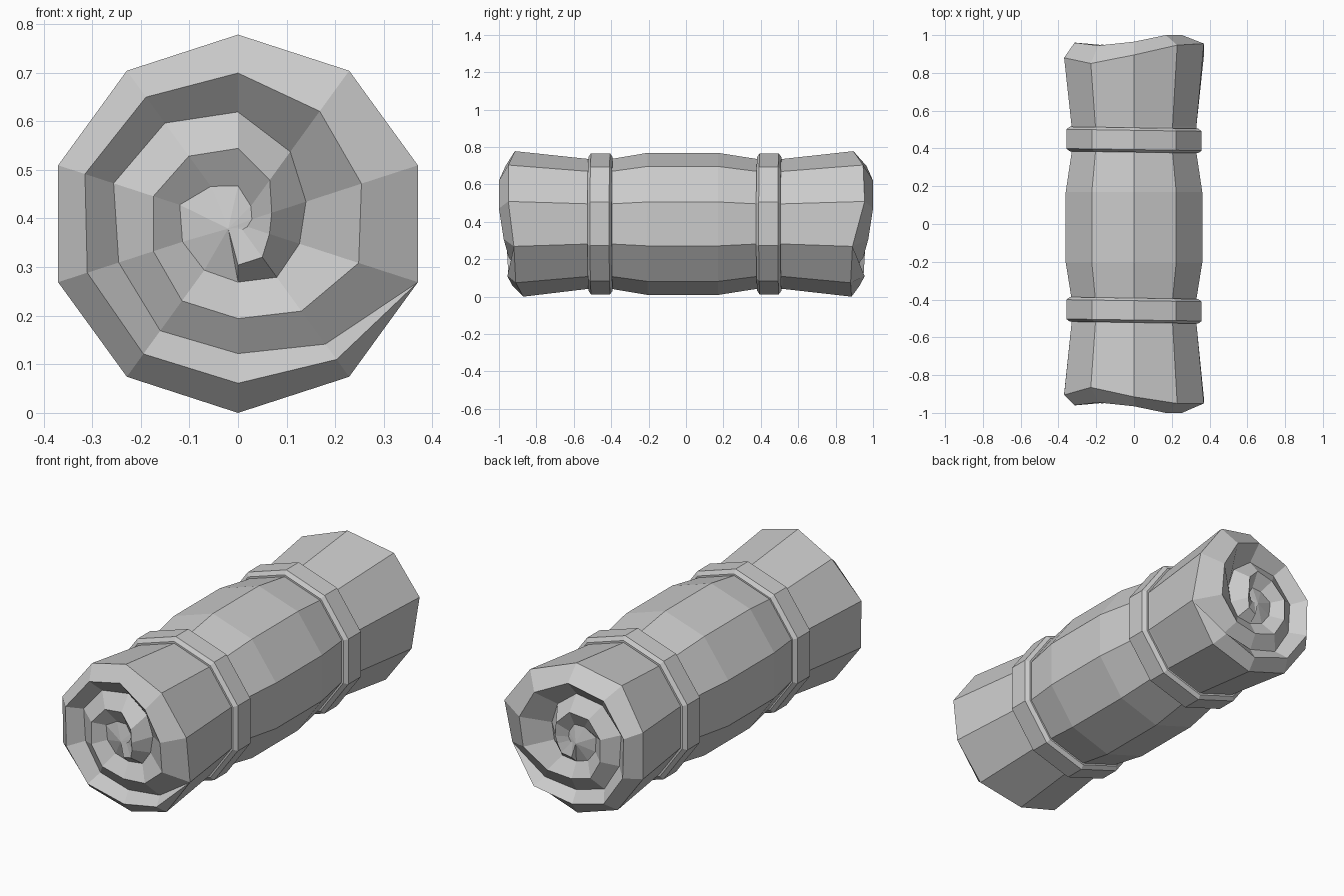
import bpy, bmesh, math

if "Cube" in bpy.data.objects:
    bpy.data.objects.remove(bpy.data.objects["Cube"])

CZ = 0.389      # height of the roll axis
N = 10          # sides


def pos(k, r, y):
    a = math.radians(36 * k)   # k = 0 is the top, going towards +x
    return (r * math.sin(a), y, CZ + r * math.cos(a))


def finish(bm, name):
    bmesh.ops.remove_doubles(bm, verts=bm.verts, dist=0.0005)
    bmesh.ops.recalc_face_normals(bm, faces=bm.faces)
    me = bpy.data.meshes.new(name)
    bm.to_mesh(me)
    bm.free()
    ob = bpy.data.objects.new(name, me)
    bpy.context.collection.objects.link(ob)
    return ob


def bridge(bm, a, b):
    for i in range(N):
        j = (i + 1) % N
        bm.faces.new((a[i], a[j], b[j], b[i]))


def strip(bm, a, b):
    for i in range(min(len(a), len(b)) - 1):
        vs = list(dict.fromkeys((a[i], a[i + 1], b[i + 1], b[i])))
        if len(vs) > 2:
            bm.faces.new(vs)


# spiral radii, stepping clockwise from side 3 where the sheet edge starts
RIDGE = [.389, .345, .328, .331, .326, .331, .322, .31, .286, .267,
         .261, .222, .195, .196, .183, .183, .172, .155, .111, .073,
         .068, .085, .085]
GROOVE = [.389, .306, .267, .272, .258, .269, .256, .23, .183, .147,
          .133, .136, .12]
RIDGE_Y = [.965, 1.0, 1.0, .975, .955, .93, .95, .96, .96, .945]


def rolled_end(bm, outer, s):
    """Spiral of ridges and grooves closing one end of the roll."""
    ring = [outer[(3 + i) % N] for i in range(N + 1)]
    start = ring[0]
    ridge, groove = [start], [start]
    for i in range(1, len(RIDGE)):
        k = (3 + i) % N
        y = RIDGE_Y[k] if i <= 10 else .5 * RIDGE_Y[k] + .47
        ridge.append(bm.verts.new(pos(k, RIDGE[i], s * y)))
    for i in range(1, len(GROOVE)):
        groove.append(bm.verts.new(pos((3 + i) % N, GROOVE[i], s * .895)))
    strip(bm, ring, ridge)              # outer rim
    strip(bm, ridge, groove)            # inside wall of the outer layer
    strip(bm, groove, ridge[10:])       # slope up to the next layer
    # inner layer turns down into a shallow core
    core = [.118, .12, .126, .095, .078, .045, .03, .02, .015, .01]
    inner = [groove[-1]]
    for i, r in enumerate(core):
        inner.append(bm.verts.new(pos((6 + i) % N, r, s * (.90 + .003 * i))))
    strip(bm, ridge[12:], inner)
    mid = bm.verts.new((-.02, s * .93, CZ - .01))
    loop = inner + ridge[22:23]
    for i in range(len(loop) - 1):
        bm.faces.new((loop[i], loop[i + 1], mid))
    bm.faces.new((loop[-1], loop[0], mid))


# bedroll: body loops with uneven ends
bm = bmesh.new()
front_y = [-.915, -.95, -.95, -.92, -.91, -.87, -.885, -.90, -.905, -.865]
back_y = [.895, .947, .955, .89, .88, .885, .885, .88, .88, .85]
loops = [[bm.verts.new(pos(k, .389, front_y[k])) for k in range(N)]]
for y, r in [(-.52, .347), (-.40, .347), (-.205, .38),
             (.17, .38), (.38, .347), (.515, .347)]:
    loops.append([bm.verts.new(pos(k, r, y)) for k in range(N)])
loops.append([bm.verts.new(pos(k, .389, back_y[k])) for k in range(N)])
for a, b in zip(loops, loops[1:]):
    bridge(bm, a, b)
rolled_end(bm, loops[0], -1)
rolled_end(bm, loops[-1], 1)
finish(bm, "bedroll")


# straps: bevelled bands, slightly tilted
def strap(name, yc):
    bm = bmesh.new()
    rings = []
    for dy, r in [(-.065, .34), (-.065, .357), (-.051, .377),
                  (.051, .377), (.065, .357), (.065, .34)]:
        ring = []
        for k in range(N):
            x, y, z = pos(k, r, yc + dy)
            ring.append(bm.verts.new((x, y - .015 * x, z)))
        rings.append(ring)
    for i in range(len(rings)):
        bridge(bm, rings[i], rings[(i + 1) % len(rings)])
    finish(bm, name)


strap("front_strap", -.457)
strap("back_strap", .445)
